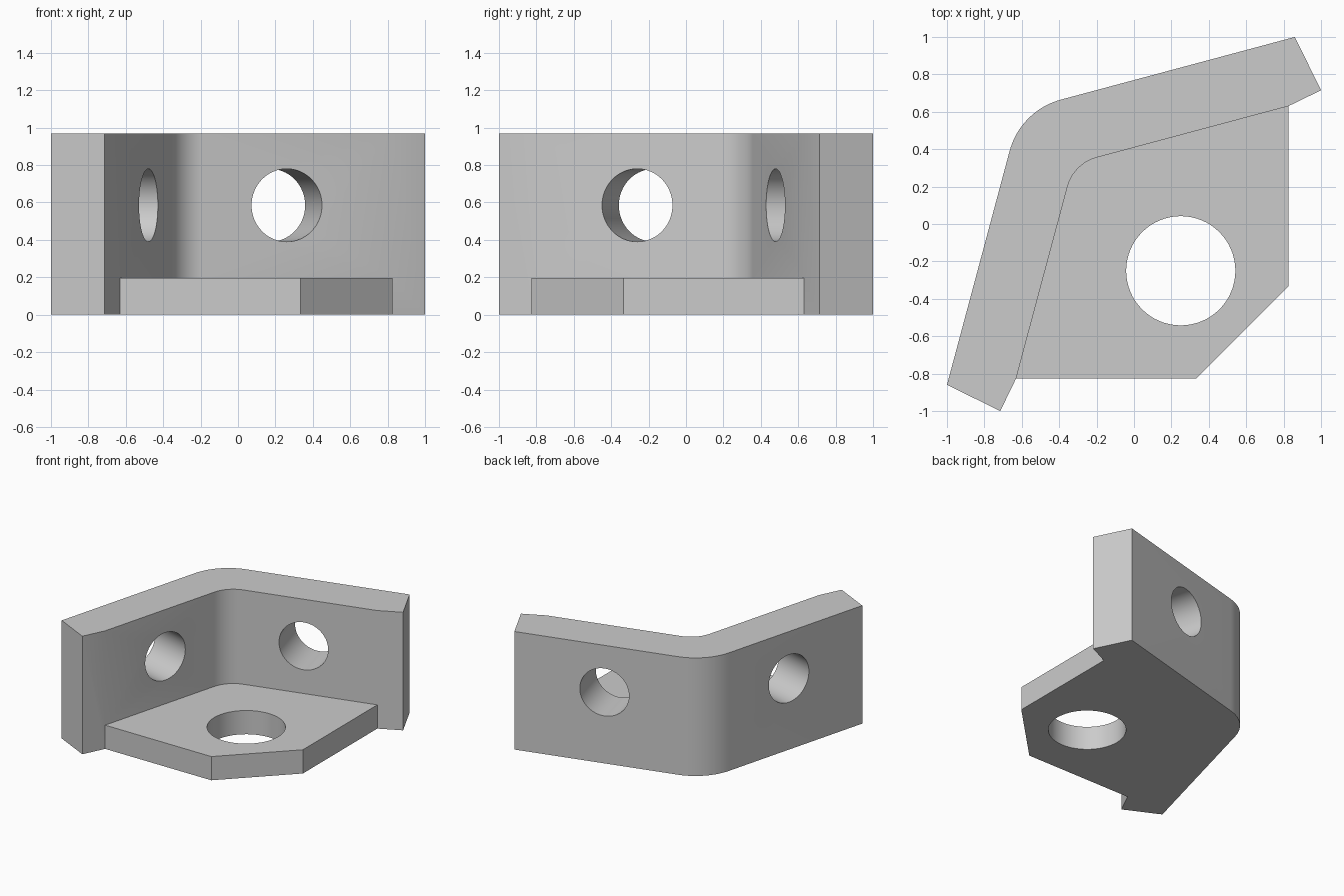
import bpy, bmesh
from math import radians, tan
from mathutils import Vector, Matrix

if "Cube" in bpy.data.objects:
    bpy.data.objects.remove(bpy.data.objects["Cube"])

HEIGHT, BASE = 0.97, 0.195
TILT = radians(15)          # each wall leans 15 degrees off its axis in plan

grey = bpy.data.materials.new("plain grey")
grey.use_nodes = True
grey.diffuse_color = (0.6, 0.6, 0.6, 1)
grey.node_tree.nodes["Principled BSDF"].inputs["Base Color"].default_value = (0.6, 0.6, 0.6, 1)


def swap(p):
    """Mirror a plan point across the bracket's diagonal."""
    return Vector((-p[1], -p[0]))


def fillet(corner, radius, steps=20):
    """Rounded 60 degree bend at a corner on the diagonal, left wall to right wall."""
    reach = radius * tan(radians(30))
    along = Matrix.Rotation(-TILT, 2) @ Vector((0, 1))
    across = Vector((along.y, -along.x))
    start = Vector((-corner, corner)) - along * reach
    centre = start + across * radius
    return [centre + Matrix.Rotation(-radians(60) * i / steps, 2) @ (start - centre)
            for i in range(steps + 1)]


def finish(name, bm):
    bmesh.ops.recalc_face_normals(bm, faces=bm.faces)
    mesh = bpy.data.meshes.new(name)
    bm.to_mesh(mesh)
    bm.free()
    mesh.materials.append(grey)
    obj = bpy.data.objects.new(name, mesh)
    bpy.context.collection.objects.link(obj)
    return obj


def prism(name, outline, height):
    bm = bmesh.new()
    face = bm.faces.new([bm.verts.new((p[0], p[1], 0)) for p in outline])
    top = bmesh.ops.extrude_face_region(bm, geom=[face])["geom"]
    bmesh.ops.translate(bm, vec=(0, 0, height),
                        verts=[v for v in top if isinstance(v, bmesh.types.BMVert)])
    return finish(name, bm)


def drill(name, radius, centre, turn):
    bm = bmesh.new()
    bmesh.ops.create_cone(bm, cap_ends=True, segments=64, radius1=radius, radius2=radius,
                          depth=1.2, matrix=Matrix.Translation(centre) @ turn)
    obj = finish(name, bm)
    obj.hide_render = True
    return obj


def combine(target, other, operation):
    mod = target.modifiers.new("join", 'BOOLEAN')
    mod.operation, mod.solver, mod.object = operation, 'EXACT', other
    bpy.context.view_layer.objects.active = target
    bpy.ops.object.modifier_apply(modifier=mod.name)
    bpy.data.objects.remove(other)


# Bent upright wall with angled ends
outer_end, tip, inner_end = (-1, -0.86), (-0.715, -1), (-0.63, -0.825)
outline = [outer_end] + fillet(0.607, 0.389) + [swap(outer_end), swap(tip), swap(inner_end)]
outline += fillet(0.3225, 0.22)[::-1] + [inner_end, tip]
bracket = prism("corner_bracket", outline, HEIGHT)

# Floor plate with a clipped corner, its back edge sunk into the wall
root, clip = (-0.66, -0.825), (0.335, -0.825)
plate = prism("floor_plate", [root, clip, swap(clip), swap(root), (-0.48, 0.48)], BASE)
combine(bracket, plate, 'UNION')

# Bolt holes: one per wall, square to its face, and a larger one in the floor
sideways = Matrix.Rotation(radians(90), 4, 'X')
for name, spot, angle in (("right_drill", (0.215, 0.65), TILT),
                          ("left_drill", (-0.65, -0.215), radians(90) - TILT)):
    turn = Matrix.Rotation(angle, 4, 'Z') @ sideways
    combine(bracket, drill(name, 0.195, (*spot, 0.585), turn), 'DIFFERENCE')
combine(bracket, drill("floor_drill", 0.292, (0.25, -0.25, 0), Matrix.Identity(4)), 'DIFFERENCE')

# Smooth bends and bores, crisp edges
bpy.ops.object.select_all(action='DESELECT')
bracket.select_set(True)
bpy.context.view_layer.objects.active = bracket
bpy.ops.object.shade_smooth_by_angle(angle=radians(30))
